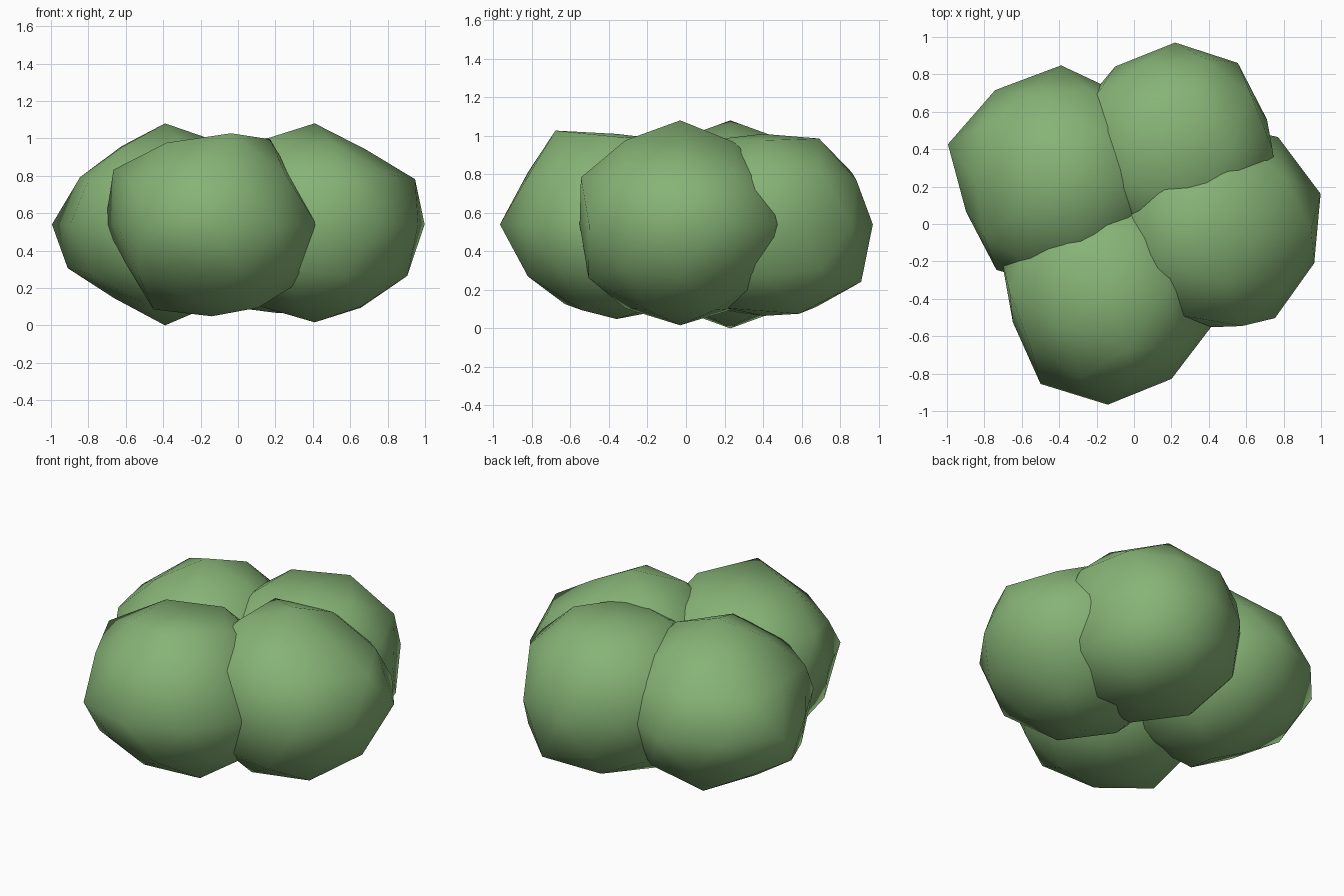
import bpy, bmesh, math
from mathutils import Vector

leaf = bpy.data.materials.new("leaf_green")
leaf.diffuse_color = (0.24, 0.45, 0.18, 1)
RADIUS, HEIGHT, MID_Z = 0.60, 0.54, 0.54


def clump(name, x, y, bumps):
    """Lumpy low-poly ball; bumps = {elevation: {azimuth: radial factor}}."""
    bm = bmesh.new()
    bmesh.ops.create_icosphere(bm, subdivisions=2, radius=1)
    for v in bm.verts:
        n = v.co.normalized()
        el = round(math.degrees(math.asin(max(-1, min(1, n.z)))))
        az = 0
        if abs(el) < 85:
            az = round(math.degrees(math.atan2(n.y, n.x)) / 18) * 18 % 360
        f = bumps.get(el, {}).get(az, 0.95)
        v.co = Vector((n.x * RADIUS, n.y * RADIUS, n.z * HEIGHT)) * f
    mesh = bpy.data.meshes.new(name)
    bm.to_mesh(mesh)
    bm.free()
    mesh.materials.append(leaf)
    for p in mesh.polygons:
        p.use_smooth = True
    ob = bpy.data.objects.new(name, mesh)
    ob.location = (x, y, MID_Z)
    bpy.context.collection.objects.link(ob)


# Four overlapping foliage clumps
clump("back_left_clump", -0.39, 0.23, {
    90: {0: 1.0}, -90: {0: 1.0},
    58: {144: 0.91, 216: 0.9}, 32: {180: 0.89},
    0: {90: 1.03, 126: 1.0, 162: 1.06, 198: 0.89, 234: 0.98},
    -27: {180: 0.97}, -58: {180: 0.86}})

clump("right_clump", 0.41, -0.03, {
    90: {0: 1.0}, -90: {0: 0.97},
    58: {0: 0.87, 72: 0.93, 144: 1.0, 216: 1.0}, 27: {0: 1.0, 288: 1.01},
    0: {18: 1.03, 54: 1.02, 270: 0.87, 306: 0.975, 342: 0.97},
    -32: {0: 0.97, 288: 0.98}, -58: {36: 0.97, 324: 0.96}})

clump("front_clump", -0.14, -0.36, {
    90: {0: 0.87}, -90: {0: 0.91},
    58: {0: 0.99, 216: 0.95, 288: 1.06}, 32: {180: 1.03},
    27: {0: 0.85, 288: 0.93},
    0: {162: 1.0, 198: 0.89, 234: 1.02, 270: 1.01, 306: 0.965, 342: 0.98},
    -27: {180: 0.86, 252: 0.9}, -32: {0: 1.0},
    -58: {180: 0.99, 252: 0.9, 324: 0.97}})

clump("back_clump", 0.22, 0.40, {
    90: {0: 0.87}, -90: {0: 0.88},
    58: {72: 0.97}, 32: {36: 0.98}, 27: {0: 0.97},
    0: {18: 0.86, 54: 0.95, 90: 0.95, 126: 0.91},
    -32: {72: 1.05}, -58: {36: 1.01, 108: 0.93}})
